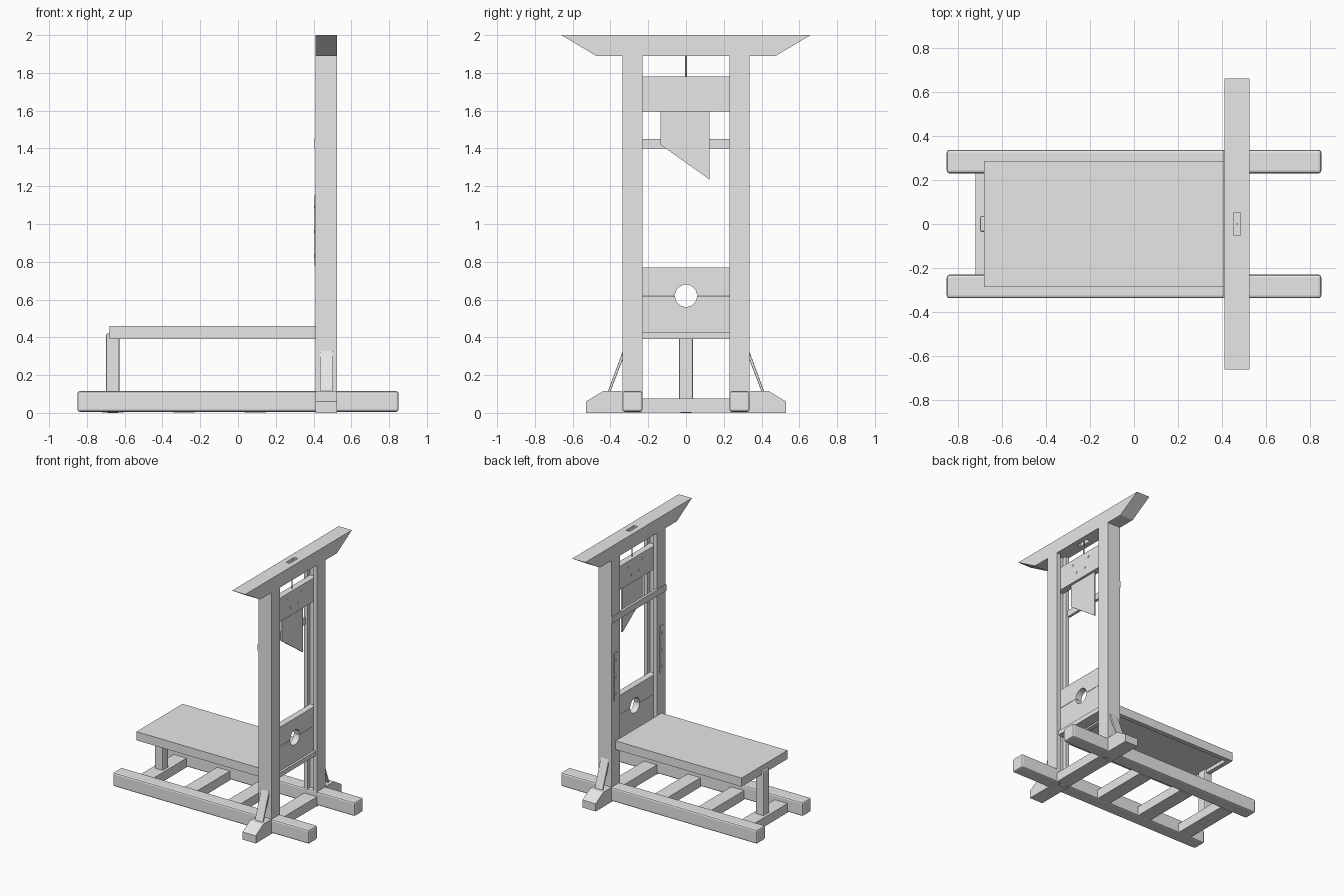
import bpy, bmesh, math
from mathutils import Vector

if "Cube" in bpy.data.objects:
    bpy.data.objects.remove(bpy.data.objects["Cube"], do_unlink=True)

# Single plain material
mat = bpy.data.materials.new("plain_grey")
mat.use_nodes = True
mat.diffuse_color = (0.8, 0.8, 0.8, 1)
mat.node_tree.nodes["Principled BSDF"].inputs["Base Color"].default_value = (0.8, 0.8, 0.8, 1)

MID = 0.468               # x centre of the upright frame
X0, X1 = 0.411, 0.525     # depth range of the frame timbers


def finish(name, bm, bevel=0.0):
    bmesh.ops.recalc_face_normals(bm, faces=bm.faces)
    mesh = bpy.data.meshes.new(name)
    bm.to_mesh(mesh)
    bm.free()
    mesh.materials.append(mat)
    ob = bpy.data.objects.new(name, mesh)
    bpy.context.collection.objects.link(ob)
    if bevel:
        mod = ob.modifiers.new("bevel", 'BEVEL')
        mod.width = bevel
        mod.segments = 2
    return ob


def prism(name, profile, start, length, axis='X', bevel=0.0):
    """Extrude a (y, z) profile along x, or an (x, y) profile along z."""
    bm = bmesh.new()
    place = (lambda a, b: (start, a, b)) if axis == 'X' else (lambda a, b: (a, b, start))
    face = bm.faces.new([bm.verts.new(place(a, b)) for a, b in profile])
    new = bmesh.ops.extrude_face_region(bm, geom=[face])["geom"]
    shift = Vector((length, 0, 0)) if axis == 'X' else Vector((0, 0, length))
    bmesh.ops.translate(bm, vec=shift, verts=[v for v in new if isinstance(v, bmesh.types.BMVert)])
    return finish(name, bm, bevel)


def box(name, x, y, z, bevel=0.0):
    return prism(name, [(y[0], z[0]), (y[1], z[0]), (y[1], z[1]), (y[0], z[1])],
                 x[0], x[1] - x[0], bevel=bevel)


def rod(name, centre, radius, depth, axis, sides=12):
    bm = bmesh.new()
    bmesh.ops.create_cone(bm, cap_ends=True, segments=sides, radius1=radius, radius2=radius, depth=depth)
    ob = finish(name, bm)
    ob.location = centre
    if axis == 'X':
        ob.rotation_euler.y = math.pi / 2
    return ob


def cut(ob, cutter):
    mod = ob.modifiers.new("cut", 'BOOLEAN')
    mod.object = cutter
    mod.solver = 'EXACT'
    bpy.context.view_layer.objects.active = ob
    bpy.ops.object.modifier_apply(modifier=mod.name)
    bpy.data.objects.remove(cutter, do_unlink=True)


# Mirrored timbers on each side
for s, side in ((1, "back"), (-1, "front")):
    y = lambda a, b: tuple(sorted((s * a, s * b)))
    box(f"{side}_skid", (-0.85, 0.85), y(0.23, 0.337), (0.006, 0.115), bevel=0.012)

    # Upright with a guide groove on the inner face
    g = 0.026
    prism(f"{side}_upright",
          [(X0, s * 0.23), (MID - g, s * 0.23), (MID - g, s * 0.262), (MID + g, s * 0.262),
           (MID + g, s * 0.23), (X1, s * 0.23), (X1, s * 0.335), (X0, s * 0.335)], 0.0, 1.89, 'Z')

    # Chamfered foot and slanted brace
    prism(f"{side}_foot", [(s * 0.33, 0), (s * 0.53, 0), (s * 0.53, 0.06),
                           (s * 0.44, 0.115), (s * 0.33, 0.115)], X0, X1 - X0)
    prism(f"{side}_brace", [(s * 0.334, 0.33), (s * 0.414, 0.113), (s * 0.4, 0.113),
                            (s * 0.334, 0.285)], 0.434, 0.07, bevel=0.004)

    # Metal strip with screws on the rear of the upright
    box(f"{side}_strip", (0.406, 0.414), y(0.26, 0.308), (0.78, 1.15))
    for i in range(3):
        rod(f"{side}_strip_screw_{i + 1}", (0.406, s * 0.284, 0.83 + 0.13 * i), 0.008, 0.006, 'X')

# Rungs between the skids
for i in range(4):
    cx = -0.663 + i * (MID + 0.663) / 3
    box(f"rung_{i + 1}", (cx - 0.056, cx + 0.056), (-0.235, 0.235), (0.003, 0.075))

# Head beam with a slot for the rope
beam = prism("head_beam", [(-0.475, 1.89), (0.475, 1.89), (0.66, 2.0), (-0.66, 2.0)], X0, X1 - X0)
cut(beam, box("slot_cutter", (MID - 0.016, MID + 0.016), (-0.05, 0.05), (1.8, 2.1)))
rod("rope", (MID, 0, 1.875), 0.004, 0.2, 'Z', 8)

# Sliding weight board with bolts and slanted blade
box("weight_board", (MID - 0.025, MID + 0.025), (-0.26, 0.26), (1.595, 1.78))
for i, (by, bz) in enumerate([(-0.093, 1.735), (0.08, 1.735), (-0.052, 1.66), (0.04, 1.66)]):
    rod(f"board_bolt_{i + 1}", (MID, by, bz), 0.008, 0.058, 'X')
prism("blade", [(-0.135, 1.61), (-0.135, 1.42), (0.125, 1.235), (0.125, 1.61)], MID - 0.006, 0.012)

# Rear tie bar and sill
box("tie_bar", (0.405, 0.425), (-0.335, 0.335), (1.4, 1.45))
box("sill", (0.425, 0.511), (-0.235, 0.235), (0.392, 0.428))

# Two neck boards, each with half of the round opening
for name, edge, s in (("upper_neck_board", 0.77, 1), ("lower_neck_board", 0.428, -1)):
    split = 0.62 + s * 0.001
    arc = [(0.058 * math.cos(math.pi * k / 24), split + s * 0.058 * math.sin(math.pi * k / 24))
           for k in range(25)]
    ob = prism(name, [(0.26, edge), (0.26, split)] + arc + [(-0.26, split), (-0.26, edge)],
               MID - 0.025, 0.05)
    bpy.ops.object.select_all(action='DESELECT')
    bpy.context.view_layer.objects.active = ob
    ob.select_set(True)
    bpy.ops.object.shade_smooth_by_angle(angle=math.radians(30))

# Bench, hollow underneath, on a single leg
bench = box("bench", (-0.68, X0), (-0.285, 0.285), (0.392, 0.46))
cut(bench, box("bench_cutter", (-0.645, X0 - 0.035), (-0.25, 0.25), (0.3, 0.42)))
box("bench_leg", (-0.698, -0.628), (-0.036, 0.036), (0.0, 0.42), bevel=0.008)
